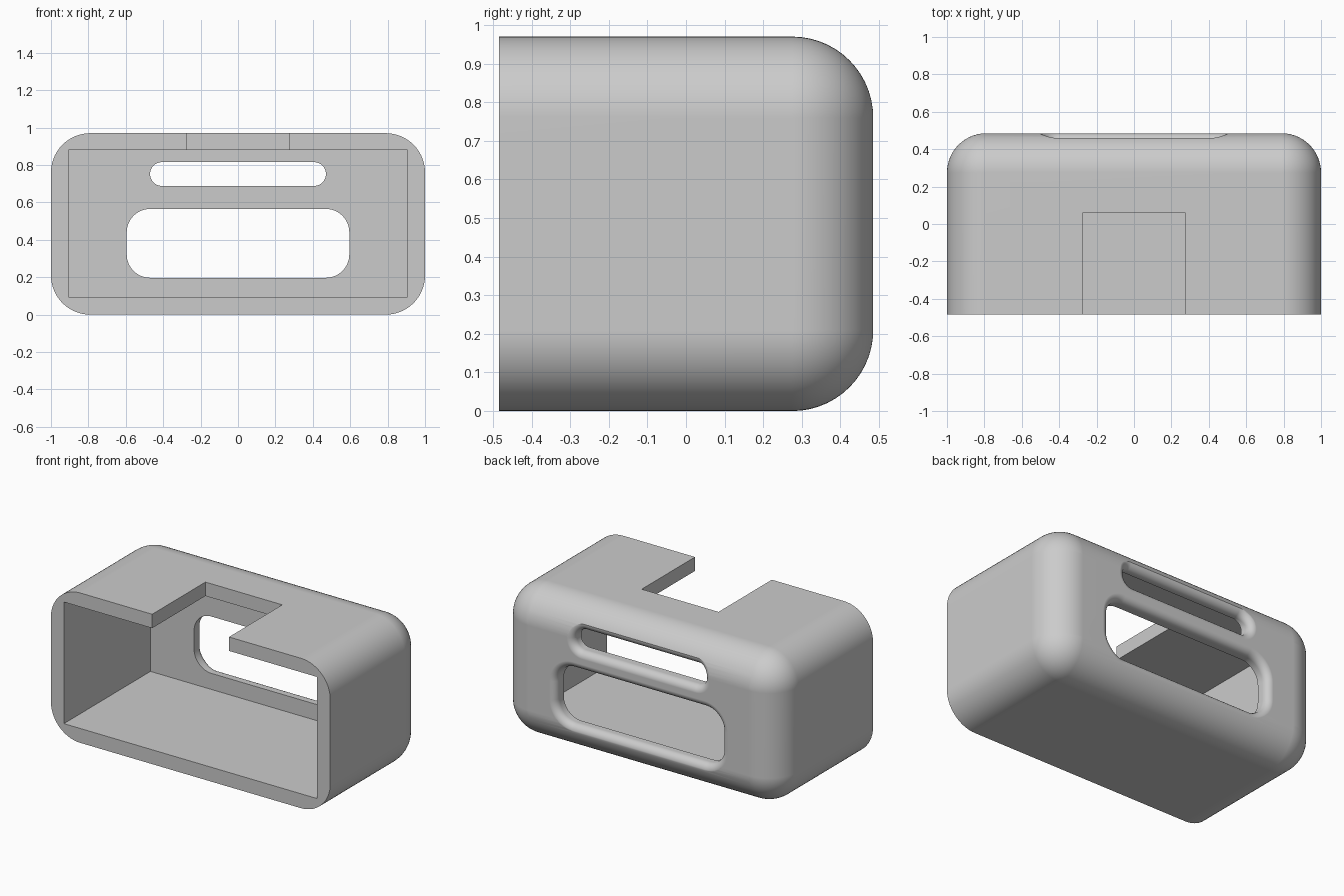
import bpy, bmesh
from math import sin, cos, pi, sqrt

if "Cube" in bpy.data.objects:
    bpy.data.objects.remove(bpy.data.objects["Cube"])

R, BACK, H = 0.21, 0.485, 0.97   # edge radius, back plane, height
SEG = 14


def rounded_rect(hx, z0, z1, r, grow=0.0):
    """Rounded rectangle outline in x/z, optionally offset outward."""
    pts = []
    corners = [(hx - r, z1 - r, 0), (r - hx, z1 - r, 1),
               (r - hx, z0 + r, 2), (hx - r, z0 + r, 3)]
    for cx, cz, q in corners:
        for i in range(SEG + 1):
            a = (q + i / SEG) * pi / 2
            pts.append((cx + (r + grow) * cos(a), cz + (r + grow) * sin(a)))
    return pts


def loft(name, rings):
    """Closed solid through a list of 3D rings."""
    bm = bmesh.new()
    vs = [[bm.verts.new(p) for p in ring] for ring in rings]
    n = len(vs[0])
    for a, b in zip(vs, vs[1:]):
        for i in range(n):
            j = (i + 1) % n
            bm.faces.new((a[i], a[j], b[j], b[i]))
    bm.faces.new(vs[0])
    bm.faces.new(vs[-1])
    bmesh.ops.remove_doubles(bm, verts=bm.verts, dist=1e-5)
    bmesh.ops.recalc_face_normals(bm, faces=bm.faces)
    me = bpy.data.meshes.new(name)
    bm.to_mesh(me)
    bm.free()
    ob = bpy.data.objects.new(name, me)
    bpy.context.collection.objects.link(ob)
    return ob


def box(name, x, y0, y1, z0, z1):
    sq = [(-x, z0), (x, z0), (x, z1), (-x, z1)]
    return loft(name, [[(px, y, pz) for px, pz in sq] for y in (y0, y1)])


def slot_cutter(name, hx, z0, z1, r, f=0.045):
    """Slot whose rim flares out as a fillet following the rounded back."""
    def drop(z):
        d = max(z - (H - R), R - z, 0)
        return R - sqrt(R * R - d * d)
    drops = [drop(z) for _, z in rounded_rect(hx, z0, z1, r, f)]
    rings = [[(x, 0.2, z) for x, z in rounded_rect(hx, z0, z1, r)]]
    for k in range(9):
        a = k / 8 * pi / 2
        out = rounded_rect(hx, z0, z1, r, f * (1 - cos(a)))
        y = BACK + 1e-4 - f + f * sin(a)
        rings.append([(p[0], y - d, p[1]) for p, d in zip(out, drops)])
    rings.append([(x, 0.6, z) for x, z in rounded_rect(hx, z0, z1, r, f)])
    return loft(name, rings)


# Outer body: rounded tube closed by a rounded back
rings = [[(x, -BACK, z) for x, z in rounded_rect(1, 0, H, R)]]
for k in range(SEG + 1):
    a = k / SEG * pi / 2
    outline = rounded_rect(1, 0, H, R, -R * (1 - cos(a)))
    rings.append([(x, BACK - R + R * sin(a), z) for x, z in outline])
body = loft("housing", rings)

# Cavity, top notch and two back slots
cutters = [
    box("cavity_cutter", 0.907, -0.6, 0.40, 0.093, 0.88),
    box("notch_cutter", 0.275, -0.6, 0.06, 0.7, 1.1),
    slot_cutter("large_slot_cutter", 0.595, 0.197, 0.565, 0.125),
    slot_cutter("small_slot_cutter", 0.47, 0.688, 0.815, 0.063),
]
bpy.context.view_layer.objects.active = body
body.select_set(True)
for c in cutters:
    c.hide_render = True
    m = body.modifiers.new("cut", 'BOOLEAN')
    m.operation, m.solver, m.object = 'DIFFERENCE', 'EXACT', c
    bpy.ops.object.modifier_apply(modifier=m.name)
    bpy.data.objects.remove(c)

# Smooth rounds, crisp cut edges
bpy.ops.object.shade_smooth_by_angle(angle=pi / 6)
wn = body.modifiers.new("weighted", 'WEIGHTED_NORMAL')
wn.keep_sharp = True
